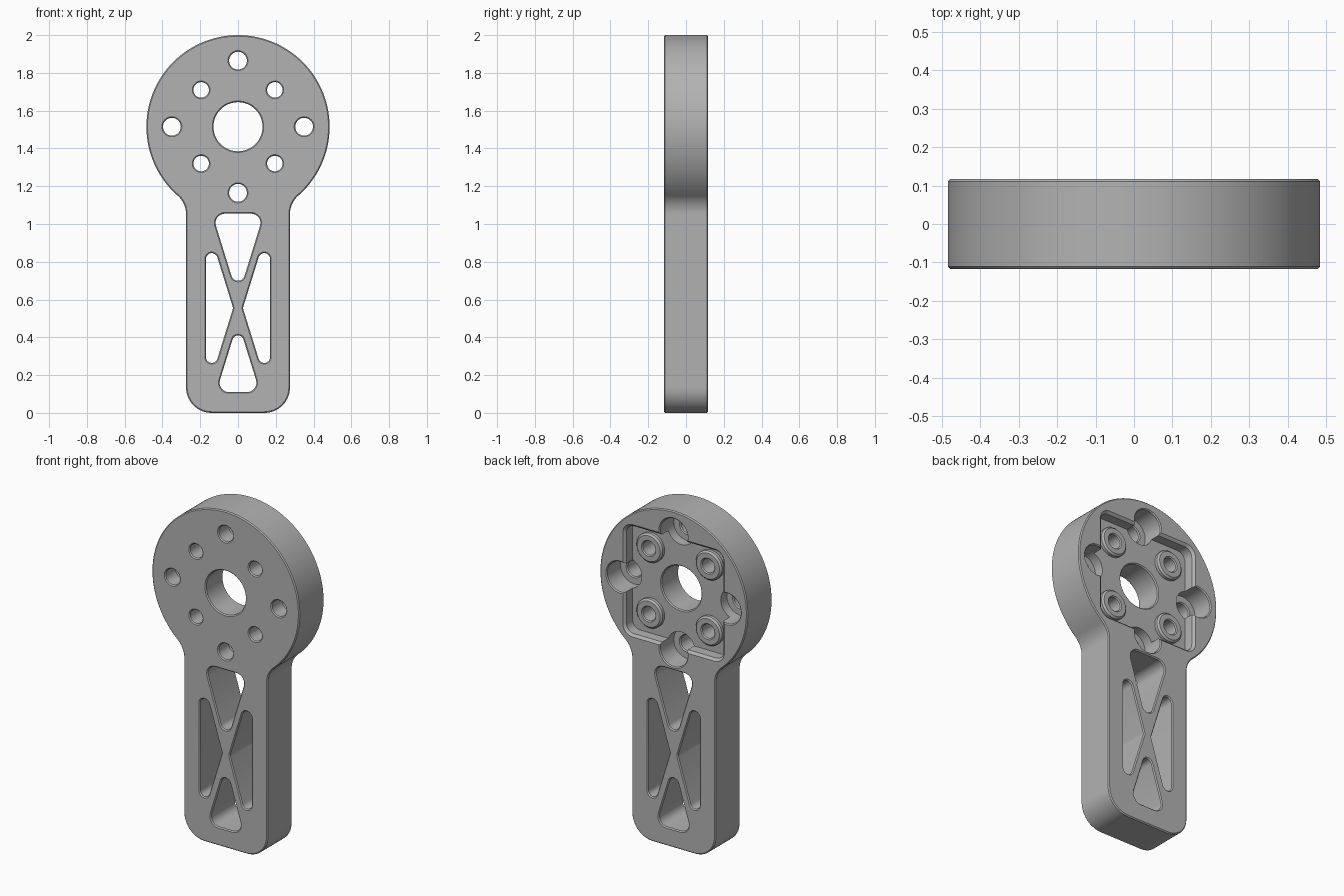
import bpy, bmesh
from math import sin, cos, tan, radians, sqrt, atan2, degrees, pi
from mathutils import Vector

if "Cube" in bpy.data.objects:
    bpy.data.objects.remove(bpy.data.objects["Cube"], do_unlink=True)

H = 0.117          # half thickness
E = 0.006          # edge break
HEAD_Z, HEAD_R = 1.515, 0.485
FLOOR = H - 0.072  # pocket floor
SEAT = H - 0.13    # counterbore floor

grey = bpy.data.materials.new("plain_grey")
grey.use_nodes = True
grey.diffuse_color = (0.45, 0.45, 0.45, 1)
grey.node_tree.nodes["Principled BSDF"].inputs["Base Color"].default_value = (0.45, 0.45, 0.45, 1)


def arc(cx, cz, r, a0, a1, n):
    angles = [radians(a0 + (a1 - a0) * i / n) for i in range(n + 1)]
    return [Vector((cx + r * cos(a), cz + r * sin(a))) for a in angles]


def circle(cx, cz, r, n=48):
    return arc(cx, cz, r, 0, 360, n)[:-1]


def rounded(corners, n=8):
    """Counter-clockwise convex polygon of (x, z, radius) with round corners."""
    out = []
    for i, (x, z, r) in enumerate(corners):
        p = Vector((x, z))
        a = (Vector(corners[i - 1][:2]) - p).normalized()
        b = (Vector(corners[(i + 1) % len(corners)][:2]) - p).normalized()
        half = a.angle(b) / 2
        c = p + (a + b).normalized() * r / sin(half)
        start = p + a * r / tan(half) - c
        a0 = degrees(atan2(start.y, start.x))
        out += arc(c.x, c.y, r, a0, a0 + 180 - degrees(2 * half), n)
    return out


def loft(name, outline, levels):
    """Stack offset copies of an x-z outline along y; levels are (y, offset)."""
    count = len(outline)
    normals = []
    for i in range(count):
        d = outline[(i + 1) % count] - outline[i - 1]
        normals.append(Vector((d.y, -d.x)).normalized())
    bm = bmesh.new()
    rings = []
    for y, off in levels:
        pts = [p + nrm * off for p, nrm in zip(outline, normals)]
        rings.append([bm.verts.new((p.x, y, p.y)) for p in pts])
    for lo, hi in zip(rings, rings[1:]):
        for i in range(count):
            j = (i + 1) % count
            bm.faces.new((lo[i], lo[j], hi[j], hi[i]))
    bm.faces.new(rings[0])
    bm.faces.new(rings[-1])
    bmesh.ops.recalc_face_normals(bm, faces=bm.faces)
    mesh = bpy.data.meshes.new(name)
    bm.to_mesh(mesh)
    bm.free()
    mesh.materials.append(grey)
    obj = bpy.data.objects.new(name, mesh)
    bpy.context.collection.objects.link(obj)
    return obj


def combine(target, tool, operation="DIFFERENCE"):
    tool.hide_render = True
    mod = target.modifiers.new(tool.name, "BOOLEAN")
    mod.operation, mod.solver, mod.object = operation, "EXACT", tool
    bpy.context.view_layer.objects.active = target
    bpy.ops.object.modifier_apply(modifier=mod.name)
    bpy.data.objects.remove(tool, do_unlink=True)


OVER = 0.01
FRONT_FLARE = [(-H - OVER, E + OVER), (-H + E, 0)]
BACK_FLARE = [(H - E, 0), (H + OVER, E + OVER)]

# Body: round head blended into a straight arm
ARM, FOOT_R, BLEND = 0.275, 0.135, 0.13
bx = ARM + BLEND
dz = sqrt((HEAD_R + BLEND) ** 2 - bx ** 2)
bz = HEAD_Z - dz
t = degrees(atan2(dz, bx))
outline = arc(ARM - FOOT_R, FOOT_R, FOOT_R, -90, 0, 14)
outline += arc(bx, bz, BLEND, 180, 180 - t, 12)
outline += arc(0, HEAD_Z, HEAD_R, -t, 180 + t, 110)[1:-1]
outline += arc(-bx, bz, BLEND, t, 0, 12)
outline += arc(FOOT_R - ARM, FOOT_R, FOOT_R, 180, 270, 14)
body = loft("arm_body", outline, [(-H, -E), (-H + E, 0), (H - E, 0), (H, -E)])

# Truss windows in the arm
S = 0.31           # strut slope
top, tip = 1.055, 0.614
low, peak = 0.11, 0.482
mid, inner, outer = 0.555, 0.026, 0.17
rise = (outer - inner) / S
windows = [
    [(0, tip, 0.036), (S * (top - tip), top, 0.05), (-S * (top - tip), top, 0.05)],
    [(0, peak, 0.03), (-S * (peak - low), low, 0.05), (S * (peak - low), low, 0.05)],
    [(inner, mid, 0.03), (outer, mid - rise, 0.031), (outer, mid + rise, 0.031)],
    [(-inner, mid, 0.03), (-outer, mid + rise, 0.031), (-outer, mid - rise, 0.031)],
]
for w in windows:
    combine(body, loft("window_cutter", rounded(w), FRONT_FLARE + BACK_FLARE))

# Square pocket in the back of the head
P = 0.32
square = [(x, HEAD_Z + z, 0.05) for x, z in ((-P, -P), (P, -P), (P, P), (-P, P))]
C = 0.014
combine(body, loft("pocket_cutter", rounded(square),
                   [(FLOOR, 0), (H - C, 0), (H + OVER, C + OVER)]))

# Counterbores on the four axis holes
axis = [(0.35 * cos(k * pi / 2), HEAD_Z + 0.35 * sin(k * pi / 2)) for k in range(4)]
for x, z in axis:
    combine(body, loft("counterbore_cutter", circle(x, z, 0.09), [(SEAT, 0)] + BACK_FLARE))

# Raised bosses around the diagonal holes
D, BOSS_TOP = 0.195, FLOOR + 0.028
diagonal = [(sx * D, HEAD_Z + sz * D) for sx in (-1, 1) for sz in (-1, 1)]
for x, z in diagonal:
    combine(body, loft("boss", circle(x, z, 0.086),
                       [(FLOOR - 0.02, 0), (BOSS_TOP - 0.01, 0), (BOSS_TOP, -0.01)]), "UNION")

# Through holes
holes = [(0, HEAD_Z, 0.13, FLOOR)]
holes += [(x, z, 0.047, SEAT) for x, z in axis]
holes += [(x, z, 0.041, BOSS_TOP) for x, z in diagonal]
for x, z, r, exit_y in holes:
    combine(body, loft("hole_cutter", circle(x, z, r),
                       FRONT_FLARE + [(exit_y - E, 0), (exit_y + OVER, E + OVER)]))

# Smooth curved walls, crisp edges
bpy.ops.object.select_all(action="DESELECT")
body.select_set(True)
bpy.context.view_layer.objects.active = body
bpy.ops.object.shade_smooth_by_angle(angle=radians(30))
